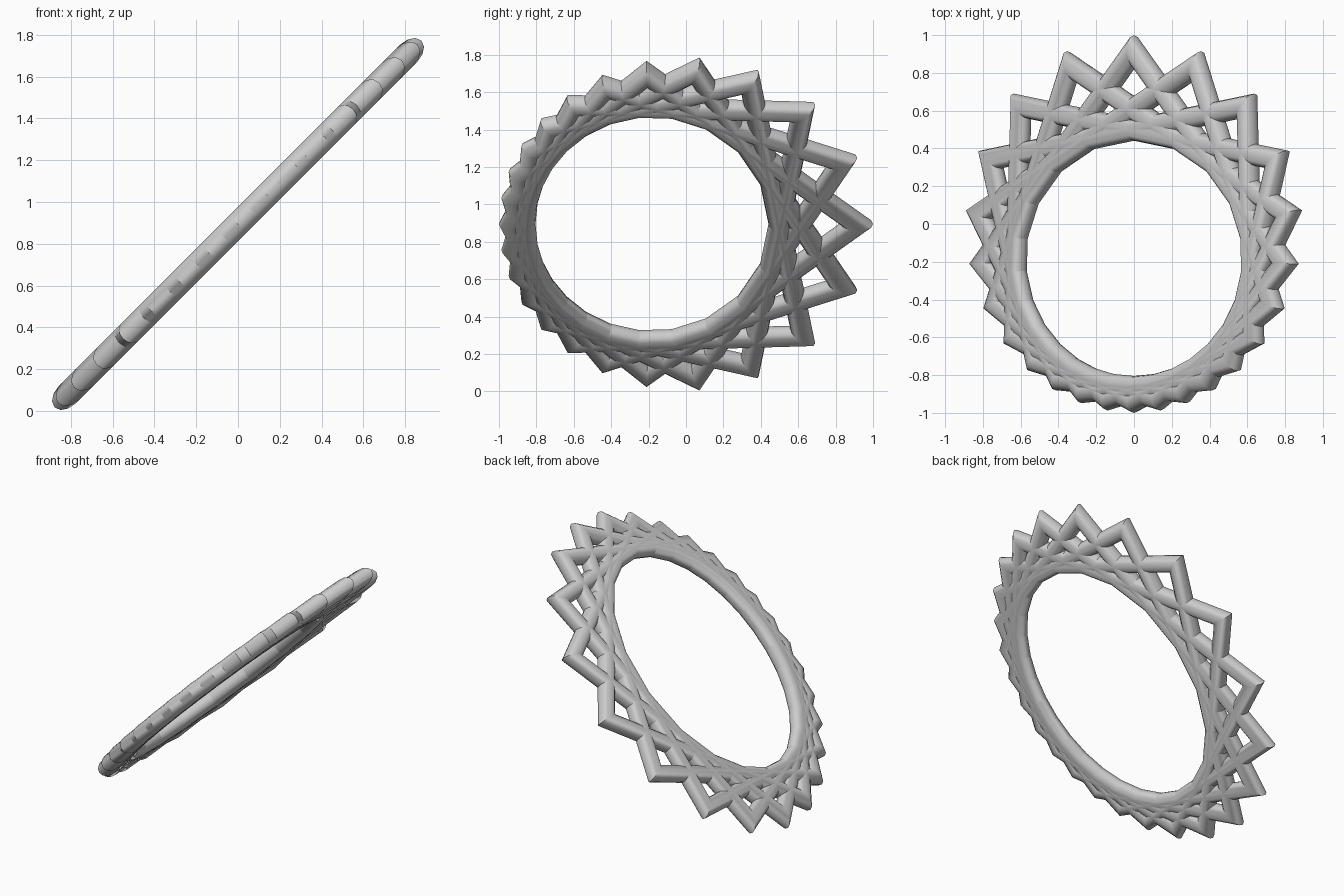
import bpy, bmesh
from math import sin, cos, tan, atan, pi, sqrt, radians
from mathutils import Vector

if "Cube" in bpy.data.objects:
    bpy.data.objects.remove(bpy.data.objects["Cube"])

N, STEP = 24, 5            # 24-point star, each bar skips 5 points
A, B, R, SIDES = 1.158, 0.928, 0.058, 12
U = Vector((1, 0, 1)).normalized()     # plane of the ring tilted 45 degrees
V = Vector((0, 1, 0))
NORMAL = U.cross(V)
CENTRE = Vector((0, -0.01, 0.895))


def point(i):
    # points spread wide at +y and bunch up at -y
    i %= N
    th = pi if i == N // 2 else 2 * atan(1.62 * tan(pi * i / N))
    return CENTRE + U * (A * sin(th)) + V * (B * cos(th))


# one closed path of bars with mitred corners
path = [point(k * STEP) for k in range(N)]
bm = bmesh.new()
rings = []
for k, p in enumerate(path):
    d0 = (p - path[k - 1]).normalized()
    d1 = (path[(k + 1) % N] - p).normalized()
    s0, s1 = NORMAL.cross(d0), NORMAL.cross(d1)
    side = (s0 + s1).normalized()
    side /= side.dot(s0)               # mitre lengthening
    rings.append([bm.verts.new(p + R * (side * cos(a) + NORMAL * sin(a)))
                  for a in (2 * pi * j / SIDES for j in range(SIDES))])
for k in range(N):
    r0, r1 = rings[k], rings[(k + 1) % N]
    for j in range(SIDES):
        m = (j + 1) % SIDES
        bm.faces.new((r0[j], r0[m], r1[m], r1[j]))
bmesh.ops.recalc_face_normals(bm, faces=bm.faces)
mesh = bpy.data.meshes.new("star_ring")
bm.to_mesh(mesh)
bm.free()
ring = bpy.data.objects.new("star_ring", mesh)
bpy.context.collection.objects.link(ring)
bpy.context.view_layer.objects.active = ring
ring.select_set(True)
bpy.ops.object.shade_smooth_by_angle(angle=radians(40))
